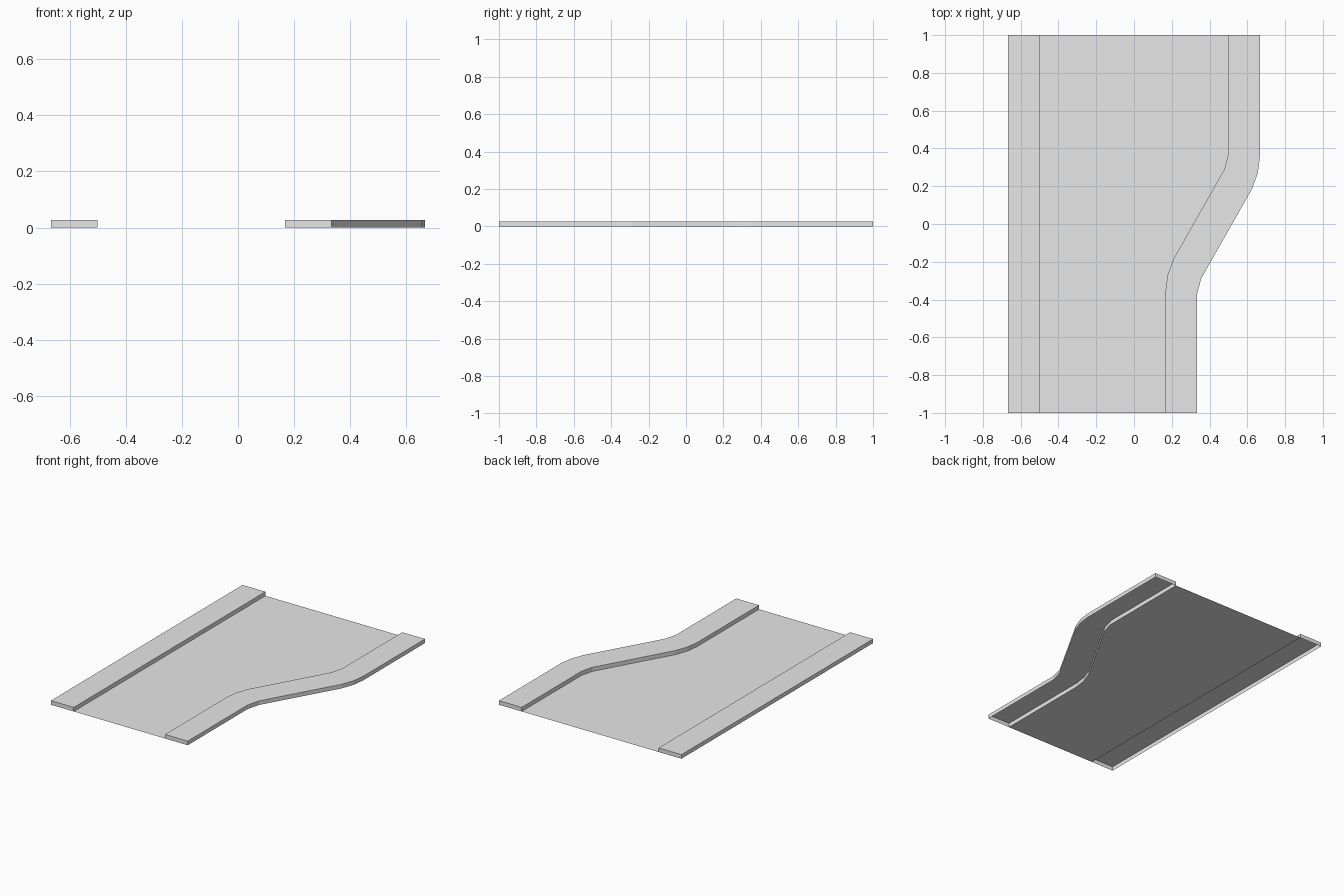
import bpy
import bmesh

cube = bpy.data.objects.get("Cube")
if cube:
    bpy.data.objects.remove(cube, do_unlink=True)

KERB_HEIGHT = 0.027
LEFT_OUT, LEFT_IN = -0.667, -0.5

grey = bpy.data.materials.new("light_grey")
grey.use_nodes = True
colour = (0.8, 0.8, 0.8, 1)
grey.diffuse_color = colour
grey.node_tree.nodes["Principled BSDF"].inputs["Base Color"].default_value = colour

# Gentle and tight bends of the widening kerb, from front to back
BEND_CENTRE = 0.4167
wide_bend = [(0.167, -1), (0.167, -0.355), (0.178, -0.27), (0.208, -0.187)]
tight_bend = [(0.333, -1), (0.333, -0.375), (0.355, -0.29)]


def turned(points):
    """Rotate a bend half a turn about the middle of the kerb."""
    return [(2 * BEND_CENTRE - x, -y) for x, y in reversed(points)]


inner_edge = wide_bend + turned(tight_bend)
outer_edge = tight_bend + turned(wide_bend)


def make_slab(name, outline, height=0):
    """Flat sheet, or an open-bottomed shell when a height is given."""
    bm = bmesh.new()
    top = [bm.verts.new((x, y, height)) for x, y in outline]
    bm.faces.new(top)
    if height:
        base = [bm.verts.new((x, y, 0)) for x, y in outline]
        for i in range(len(top)):
            j = (i + 1) % len(top)
            bm.faces.new((base[i], base[j], top[j], top[i]))
    mesh = bpy.data.meshes.new(name)
    bm.to_mesh(mesh)
    bm.free()
    mesh.materials.append(grey)
    obj = bpy.data.objects.new(name, mesh)
    bpy.context.collection.objects.link(obj)
    return obj


# Road surface between the kerbs
make_slab("road_surface", [(LEFT_IN, -1)] + inner_edge + [(LEFT_IN, 1)])

# Straight kerb and widening kerb
make_slab("straight_kerb", [(LEFT_OUT, -1), (LEFT_IN, -1), (LEFT_IN, 1), (LEFT_OUT, 1)], KERB_HEIGHT)
make_slab("widening_kerb", outer_edge + inner_edge[::-1], KERB_HEIGHT)
